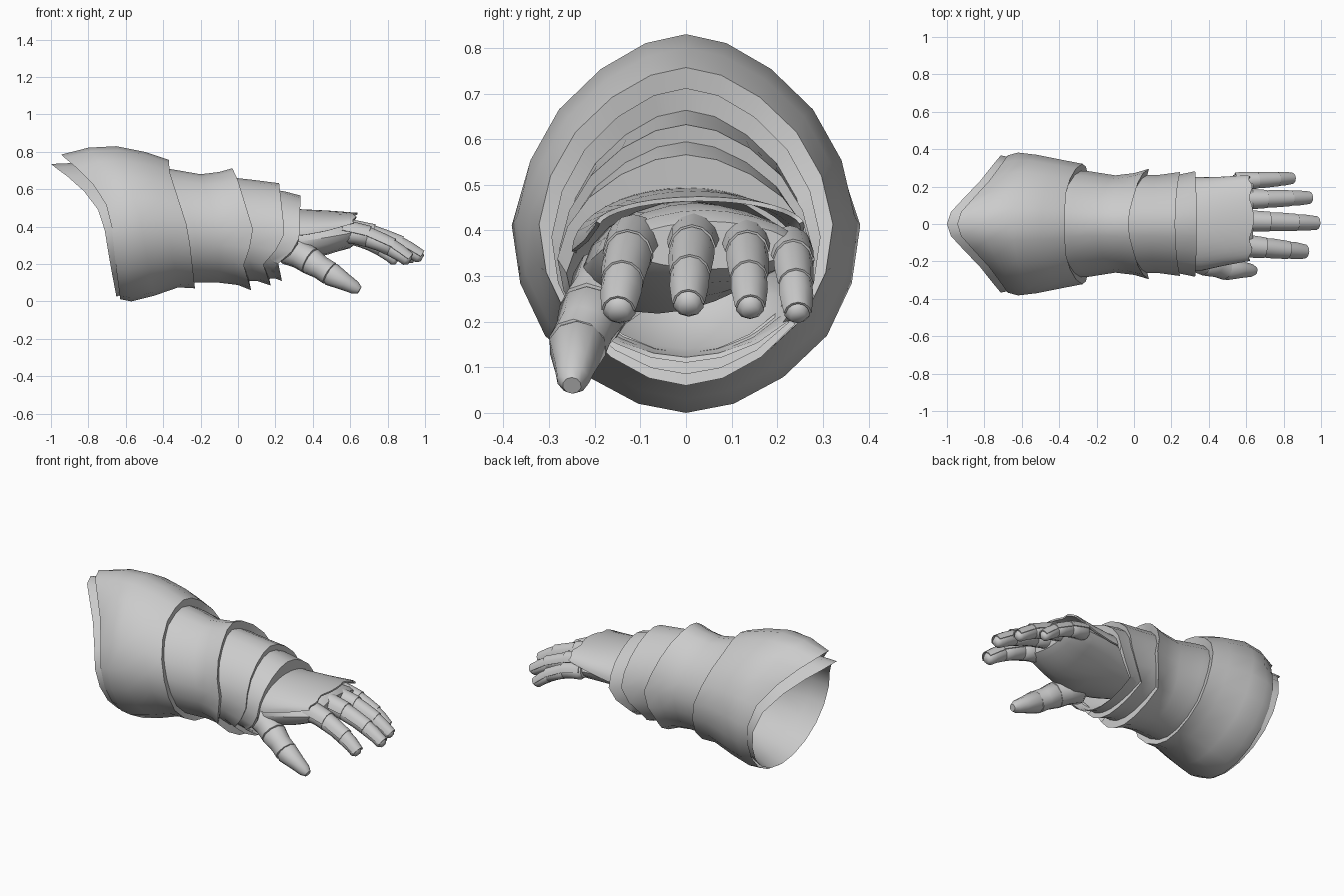
import bpy, bmesh, math
from mathutils import Vector

if "Cube" in bpy.data.objects:
    bpy.data.objects.remove(bpy.data.objects["Cube"])

steel = bpy.data.materials.new("grey steel")
steel.diffuse_color = (0.6, 0.6, 0.6, 1)
steel.use_nodes = True
steel.node_tree.nodes["Principled BSDF"].inputs["Base Color"].default_value = steel.diffuse_color


def skin(name, rings, closed=True, caps=False, thick=0, angle=35):
    """Join rings of points into a surface."""
    bm = bmesh.new()
    rows = [[bm.verts.new(p) for p in r] for r in rings]
    n = len(rows[0])
    for a, b in zip(rows, rows[1:]):
        for i in range(n if closed else n - 1):
            j = (i + 1) % n
            bm.faces.new((a[i], a[j], b[j], b[i]))
    if caps:
        bm.faces.new(rows[0])
        bm.faces.new(rows[-1])
    bmesh.ops.recalc_face_normals(bm, faces=bm.faces)
    # open shells: make sure normals face away from the axis
    if not caps:
        mid = sum((v.co for v in bm.verts), Vector()) / len(bm.verts)
        if not closed:
            mid.z -= 0.1
        if sum(f.normal.dot(f.calc_center_median() - mid) * f.calc_area() for f in bm.faces) < 0:
            bmesh.ops.reverse_faces(bm, faces=bm.faces)
    me = bpy.data.meshes.new(name)
    bm.to_mesh(me)
    bm.free()
    me.materials.append(steel)
    ob = bpy.data.objects.new(name, me)
    bpy.context.collection.objects.link(ob)
    bpy.ops.object.select_all(action='DESELECT')
    ob.select_set(True)
    bpy.context.view_layer.objects.active = ob
    if thick:
        m = ob.modifiers.new("thickness", 'SOLIDIFY')
        m.thickness = thick
        m.offset = -1
        bpy.ops.object.modifier_apply(modifier=m.name)
    bpy.ops.object.shade_smooth_by_angle(angle=math.radians(angle))
    return ob


def sample(curve, f):
    if not isinstance(curve, (list, tuple)):
        return curve
    for (f0, x0), (f1, x1) in zip(curve, curve[1:]):
        if f <= f1 + 1e-6:
            return x0 + (x1 - x0) * (f - f0) / (f1 - f0)
    return curve[-1][1]


# ovals are slightly ridged along the top and keeled at the bottom
RIDGE = [(0, .75), (.05, .8), (.12, .89), (.25, .95), (.5, 1), (.85, 1), (1, .86)]


def ring(xs, ztop, zbot, ry, yc=0.0, n=20, span=1.0, tilt=0.0):
    """Oval ring; xs and ry may vary from top (0) to bottom (1), so edges can slant."""
    pts = []
    count = n if span == 1.0 else n + 1
    for i in range(count):
        t = math.pi * (2 * i / n - 1) * span
        f = (1 - math.cos(t)) / 2
        w = sample(ry, f)
        if span == 1.0 and not isinstance(ry, list):
            w *= sample(RIDGE, f)
        y = yc + w * math.sin(t)
        pts.append((sample(xs, f), y, ztop + (zbot - ztop) * f + tilt * y * f))
    return pts


def shift(curve, d):
    return [(f, x + d) for f, x in curve]


# flared cuff with a pointed mouth, its front lip folded in to the next band
mouth = [(0, -.945), (.024, -.925), (.1, -.855), (.206, -.775), (.345, -.705),
         (.5, -.675), (.75, -.655), (1, -.63)]
gable = [(0, .2), (.11, .24), (.2, .282), (.34, .34), (.5, .367), (1, .36)]
cuff_end = [(0, -.37), (.1, -.365), (.3, -.32), (.55, -.265), (1, -.23)]
skin("cuff", [
    ring(mouth, .785, .012, gable),
    ring([(0, -.8), (.1, -.74), (.23, -.68), (.36, -.635), (.5, -.62), (1, -.57)], .822, 0,
         [(0, .27), (.2, .335), (.5, .382), (.85, .382), (1, .33)]),
    ring([(0, -.65), (.5, -.52), (1, -.45)], .83, .03, .37),
    ring([(0, -.5), (.5, -.38), (1, -.32)], .8, .075, .342),
    ring(cuff_end, .757, .07, .322),
    ring(shift(cuff_end, -.012), .69, .11, .265),
])

# lining inside the cuff mouth, narrowing to a cone
skin("cuff_lining", [
    ring([(f, x - .055 + .035 * f) for f, x in mouth], .735, .025, gable),
    ring(shift(mouth, .06), .74, .06, shift(gable, -.02)),
    ring([(0, -.55), (1, -.4)], .71, .12, .28),
    ring([(0, -.25), (1, -.2)], .55, .22, .14),
    ring(-.1, .42, .36, .03),
])

# overlapping forearm bands with pointed sides and folded lips
edge = [(0, -.03), (.1, 0), (.5, .08), (.6, .075), (.79, .03), (1, .07)]
skin("forearm_band", [
    ring([(0, -.43), (.5, -.32), (1, -.28)], .715, .1, .285),
    ring([(0, -.35), (.5, -.24), (1, -.2)], .706, .1, .282),
    ring([(0, -.2), (.5, -.1), (1, -.1)], .68, .1, .26),
    ring([(0, -.1), (.5, 0), (.75, -.03), (1, 0)], .692, .088, .272),
    ring(edge, .712, .06, .295),
    ring(shift(edge, -.012), .65, .12, .25),
])
edge = [(0, .22), (.48, .25), (.6, .23), (.79, .135), (1, .175)]
skin("wrist_band", [
    ring([(0, -.08), (.5, 0), (.75, -.05), (1, 0)], .668, .11, .265),
    ring([(0, .08), (.5, .13), (.75, .05), (1, .1)], .65, .11, .262),
    ring(edge, .632, .085, .278),
    ring(shift(edge, -.01), .58, .13, .25),
])
# last band, its top folded down to the hand, its inside a closed funnel
edge = [(0, .335), (.5, .327), (.65, .29), (.79, .215), (1, .235)]
skin("narrow_band", [
    ring([(0, .15), (.5, .17), (.75, .08), (1, .12)], .605, .12, .262),
    ring([(0, .25), (.48, .25), (.75, .17), (1, .2)], .588, .122, .265),
    ring(edge, .566, .11, .282),
    ring(shift(edge, -.008), .49, .122, .262),
    ring([(0, .25), (1, .1)], .475, .14, .24),
    ring(0.0, .45, .22, .16),
    ring(-.05, .4, .32, .04),
])

# palm, lower on the thumb side
skin("palm", [
    ring(-.02, .44, .26, .13),
    ring(.16, .45, .235, .18, -.01, tilt=.15),
    ring(.33, .465, .225, .225, 0, tilt=.22),
    ring(.48, .46, .25, .22, .02, tilt=.12),
    ring(.6, .445, .285, .215, .04),
    ring(.635, .42, .315, .185, .05),
], caps=True)

# plate over the back of the hand, scalloped over the knuckles
scallop = [(0, .64), (.06, .615), (.16, .635), (.3, .61), (.42, .62), (.5, .59)]
skin("hand_plate", [
    ring(.24, .497, .2, .25, 0, span=.5),
    ring(.36, .492, .22, .25, 0, span=.5),
    ring(.48, .486, .27, .238, .015, span=.5),
    ring(scallop, .474, .345, .23, .03, span=.5),
], closed=False, thick=.01)


def loop(c, d, w, h, n=10, span=1.0):
    """Oval ring around a finger bone, standing across direction d."""
    d = d.normalized()
    side = Vector((0, 0, 1)).cross(d).normalized()
    up = d.cross(side)
    count = n if span == 1.0 else n + 1
    out = []
    for i in range(count):
        t = math.pi * (2 * i / n - 1) * span
        out.append(c + side * (w * math.sin(t)) + up * (h * math.cos(t)))
    return out


def finger(name, path, radii, plated=True):
    """Three tapered joints, each covered by an overlapping plate."""
    p = [Vector(q) for q in path]
    for k in range(3):
        a, b = p[k], p[k + 1]
        d = b - a
        r0, r1 = radii[k], radii[k + 1]
        last = k == 2
        rings = [loop(a - d * .15, d, r0 * .75, r0 * .75),
                 loop(a + d * .06, d, r0, r0),
                 loop(a + d * .55, d, (r0 + r1) * .46, (r0 + r1) * .46)]
        if last:
            rings += [loop(a + d * .85, d, r1 * 1.05, r1 * 1.05),
                      loop(b, d, r1 * .6, r1 * .6)]
        else:
            rings += [loop(b, d, r1 * 1.02, r1 * 1.02),
                      loop(b + d * .08, d, r1 * .7, r1 * .7)]
        skin(f"{name}_joint_{k + 1}", rings, caps=True, angle=60)
        if plated:
            e = .93 if last else 1.06
            skin(f"{name}_plate_{k + 1}", [
                loop(a - d * .1, d, r0 * 1.03, r0 * 1.1, 6, .45),
                loop(a + d * .4, d, r0 * 1.05, r0 * 1.13, 6, .45),
                loop(a + d * e, d, r1 * 1.1, r1 * 1.25, 6, .45),
            ], closed=False, thick=.005, angle=50)


# four fingers: root and tip, with the middle bowed upward
for name, root, tip, r in (
        ("index_finger", (.57, -.115, .37), (.92, -.148, .215), .058),
        ("middle_finger", (.57, .018, .382), (.985, .005, .23), .055),
        ("ring_finger", (.57, .13, .375), (.945, .141, .222), .051),
        ("little_finger", (.55, .228, .358), (.85, .245, .21), .047)):
    a, b = Vector(root), Vector(tip)
    lift = Vector((0, 0, .026))
    finger(name, [a, a.lerp(b, .35) + lift, a.lerp(b, .7) + lift, b],
           [r, r * .88, r * .76, r * .6])

# thumb
finger("thumb", [(.27, -.16, .285), (.385, -.205, .218), (.49, -.237, .15), (.65, -.25, .06)],
       [.09, .074, .064, .034], plated=False)
